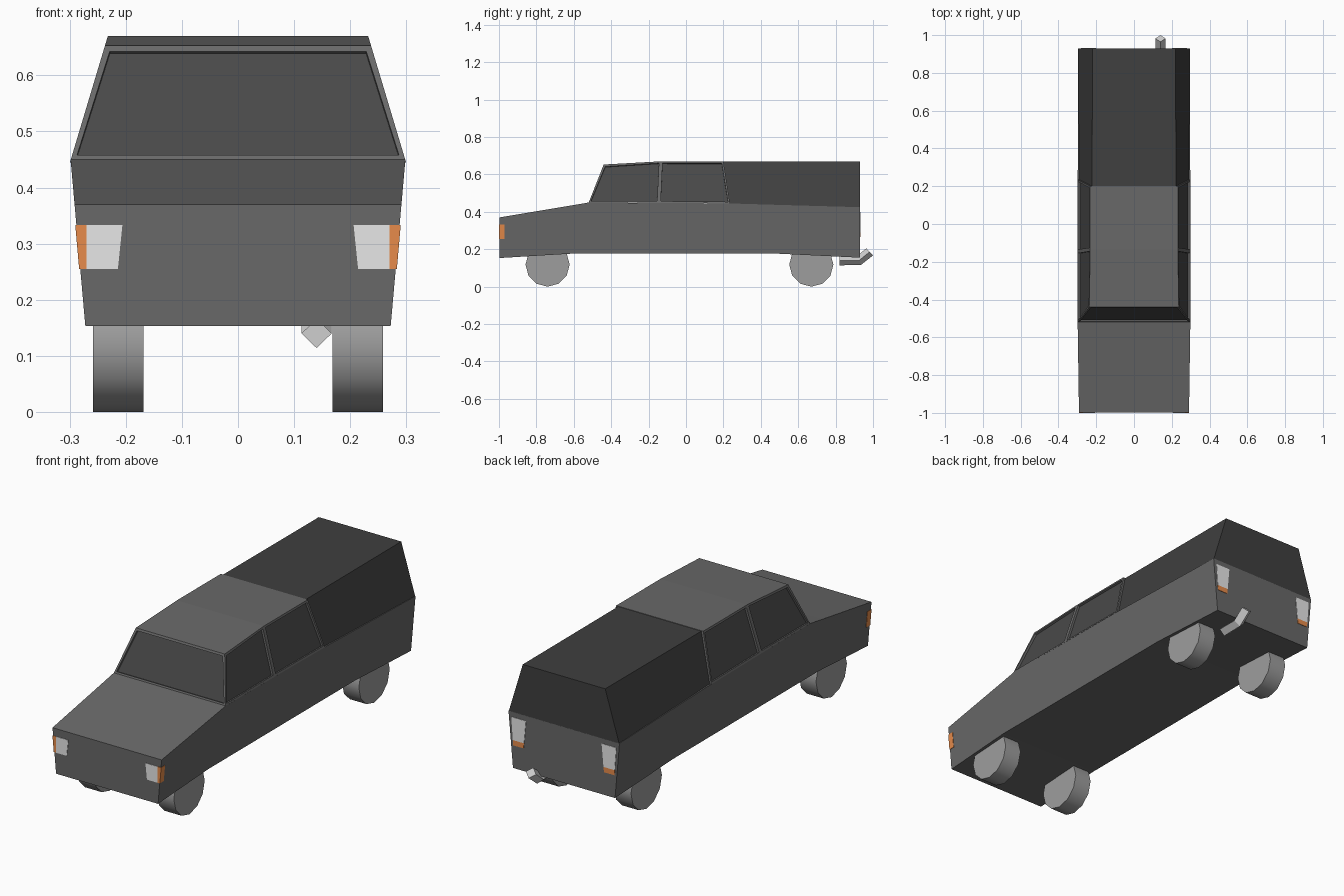
import bpy, bmesh, math
from mathutils import Matrix, Vector

if "Cube" in bpy.data.objects:
    bpy.data.objects.remove(bpy.data.objects["Cube"])


def material(name, r, g, b):
    m = bpy.data.materials.new(name)
    m.diffuse_color = (r, g, b, 1)
    m.use_nodes = True
    m.node_tree.nodes["Principled BSDF"].inputs["Base Color"].default_value = m.diffuse_color
    return m


PAINT = material("grey paint", 0.14, 0.14, 0.14)
COVER = material("dark canopy", 0.05, 0.05, 0.05)
GLASS = material("dark glass", 0.066, 0.066, 0.066)
TYRE = material("mid grey wheel", 0.34, 0.34, 0.34)
WHITE = material("white lamp", 0.8, 0.8, 0.8)
AMBER = material("amber lamp", 0.8, 0.26, 0.07)
METAL = material("light metal", 0.62, 0.62, 0.62)


def finish(bm, name, *mats):
    bmesh.ops.recalc_face_normals(bm, faces=bm.faces)
    me = bpy.data.meshes.new(name)
    bm.to_mesh(me)
    bm.free()
    for m in mats:
        me.materials.append(m)
    ob = bpy.data.objects.new(name, me)
    bpy.context.collection.objects.link(ob)
    return ob


def loft(rings):
    """Closed rings of points joined in order, with end caps."""
    bm = bmesh.new()
    rows = [[bm.verts.new(p) for p in ring] for ring in rings]
    n = len(rows[0])
    for a, b in zip(rows, rows[1:]):
        for i in range(n):
            j = (i + 1) % n
            bm.faces.new((a[i], a[j], b[j], b[i]))
    bm.faces.new(rows[0])
    bm.faces.new(rows[-1])
    bmesh.ops.recalc_face_normals(bm, faces=bm.faces)
    bm.normal_update()
    return bm


def section(low, high, width):
    """Symmetric four-point section between two (y, z) points."""
    (yl, zl), (yh, zh) = low, high
    a, b = width(zl), width(zh)
    return [(-a, yl, zl), (a, yl, zl), (b, yh, zh), (-b, yh, zh)]


def body_width(z):
    return 0.272 + (z - 0.152) * 0.0885


# Lower body: y, underside z, top z
stations = [(-0.998, 0.153, 0.37), (-0.62, 0.176, 0.433), (-0.52, 0.176, 0.45),
            (0.235, 0.176, 0.445), (0.5, 0.176, 0.437), (0.93, 0.155, 0.425)]
finish(loft([section((y, b), (y, t), body_width) for y, b, t in stations]),
       "lower_body", PAINT)

# Cabin with recessed windows
cabin_sections = [((-0.52, 0.45), (-0.44, 0.653)),
                  ((-0.145, 0.448), (-0.135, 0.67)),
                  ((0.235, 0.445), (0.2, 0.67))]
bm = loft([section(lo, hi, lambda z: 0.298 - (z - 0.45) * 0.3) for lo, hi in cabin_sections])
panes = [f for f in bm.faces if abs(f.normal.x) > 0.7 or f.normal.y < -0.7]
bmesh.ops.inset_individual(bm, faces=panes, thickness=0.014)
bmesh.ops.inset_individual(bm, faces=panes, thickness=0.0004, depth=-0.01)
for f in panes:
    f.material_index = 1
finish(bm, "cabin", PAINT, GLASS)

# Canopy over the load bed
finish(loft([section((0.235, 0.443), (0.2, 0.668), lambda z: 0.222 + (0.668 - z) * 0.31),
             section((0.93, 0.423), (0.93, 0.668), lambda z: 0.22 + (0.668 - z) * 0.305)]),
       "rear_canopy", COVER)

# Wheels
for label, y in (("front", -0.74), ("rear", 0.67)):
    for side, s in (("left", 1), ("right", -1)):
        bm = bmesh.new()
        bmesh.ops.create_cone(
            bm, cap_ends=True, segments=12, radius1=0.118, radius2=0.118, depth=0.09,
            matrix=Matrix.Translation((s * 0.213, y, 0.118)) @ Matrix.Rotation(math.pi / 2, 4, 'Y'))
        ob = finish(bm, f"{label}_{side}_wheel", TYRE)
        for p in ob.data.polygons:
            p.use_smooth = True
        bpy.ops.object.select_all(action='DESELECT')
        bpy.context.view_layer.objects.active = ob
        ob.select_set(True)
        bpy.ops.object.shade_smooth_by_angle(angle=math.radians(40))


def plate(name, corners, out, mat):
    """Thin plate from four corners, mirrored to both sides."""
    bm = bmesh.new()
    for s in (1, -1):
        rows = [[bm.verts.new((s * (p[0] + k * out[0]), p[1] + k * out[1], p[2]))
                 for p in corners] for k in (-1, 1)]
        bm.faces.new(rows[0])
        bm.faces.new(rows[1])
        for i in range(4):
            j = (i + 1) % 4
            bm.faces.new((rows[0][i], rows[0][j], rows[1][j], rows[1][i]))
    finish(bm, name, mat)


def upright(y, z0, z1, inner0, outer0, inner1, outer1):
    return [(inner0, y, z0), (outer0, y, z0), (outer1, y, z1), (inner1, y, z1)]


# Headlamps and wrap-around indicators
z0, z1 = 0.255, 0.333
w0, w1 = body_width(z0), body_width(z1)
plate("headlamps", upright(-0.998, z0, z1, 0.214, 0.27, 0.206, 0.27), (0, 0.002), WHITE)
plate("front_indicators", upright(-0.998, z0, z1, 0.27, w0 + 0.002, 0.27, w1 + 0.002),
      (0, 0.002), AMBER)
plate("side_indicators", [(w0, -1, z0), (w0, -0.97, z0), (w1, -0.97, z1), (w1, -1, z1)],
      (0.002, 0), AMBER)

# Tail lamps
plate("tail_lamps", upright(0.93, 0.29, 0.4, 0.212, 0.272, 0.202, 0.28), (0, 0.002), WHITE)
plate("rear_indicators", upright(0.93, 0.265, 0.29, 0.215, 0.27, 0.212, 0.272),
      (0, 0.002), AMBER)

# Exhaust pipe: diamond section swept along a bent path
rings = []
for y, z, tilt in ((0.82, 0.14, 0), (0.925, 0.14, 22), (0.982, 0.186, 43)):
    t = math.radians(tilt)
    up = Vector((0, -math.sin(t), math.cos(t))) * 0.026
    side = Vector((0.027, 0, 0))
    c = Vector((0.14, y, z))
    rings.append([c + up, c + side, c - up, c - side])
finish(loft(rings), "exhaust_pipe", METAL)
